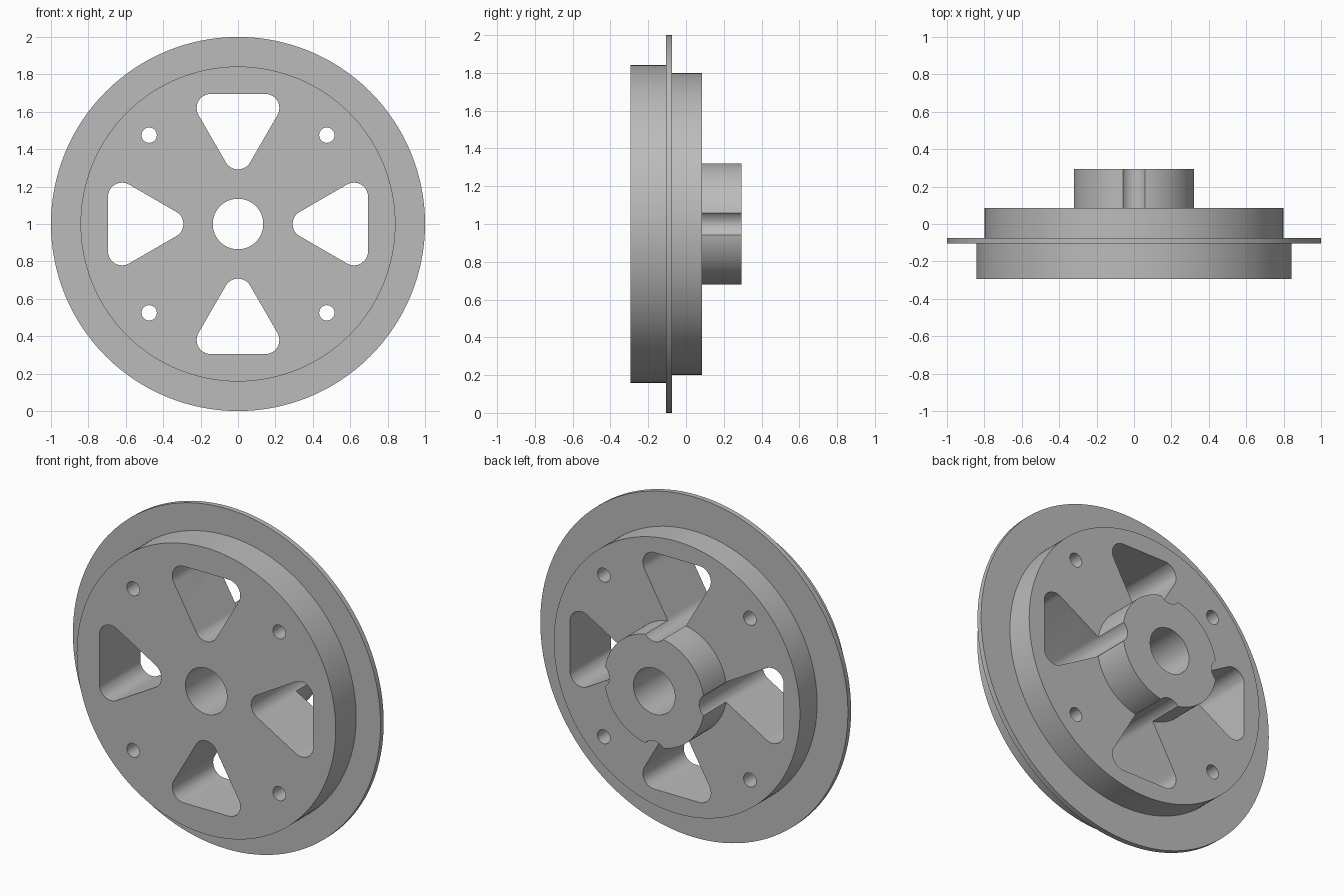
import bpy, bmesh
from math import sin, cos, pi, radians, sqrt
from mathutils import Vector, Matrix

cube = bpy.data.objects.get("Cube")
if cube:
    bpy.data.objects.remove(cube)

SEGMENTS = 128
CENTRE = Vector((0, 0, 1))

grey = bpy.data.materials.new("plain grey")
grey.use_nodes = True
grey.diffuse_color = (0.5, 0.5, 0.5, 1)
grey.node_tree.nodes["Principled BSDF"].inputs["Base Color"].default_value = (0.5, 0.5, 0.5, 1)


def finish(name, bm):
    bmesh.ops.recalc_face_normals(bm, faces=bm.faces)
    mesh = bpy.data.meshes.new(name)
    bm.to_mesh(mesh)
    bm.free()
    mesh.materials.append(grey)
    obj = bpy.data.objects.new(name, mesh)
    obj.location = CENTRE
    bpy.context.collection.objects.link(obj)
    return obj


def lathe(name, profile):
    """Spin a closed (radius, y) profile around the y axis."""
    bm = bmesh.new()
    rings = []
    for i in range(SEGMENTS):
        a = 2 * pi * i / SEGMENTS
        rings.append([bm.verts.new((r * sin(a), y, r * cos(a))) for r, y in profile])
    n = len(profile)
    for i in range(SEGMENTS):
        a, b = rings[i], rings[(i + 1) % SEGMENTS]
        for j in range(n):
            k = (j + 1) % n
            bm.faces.new((a[j], a[k], b[k], b[j]))
    return finish(name, bm)


def prism(bm, outline, angle=0):
    """Extrude an (x, z) outline right through the wheel, turned about y."""
    turn = Matrix.Rotation(angle, 3, 'Y')
    front, back = ([bm.verts.new(turn @ Vector((x, y, z))) for x, z in outline]
                   for y in (-0.5, 0.5))
    bm.faces.new(front)
    bm.faces.new(back)
    n = len(outline)
    for i in range(n):
        j = (i + 1) % n
        bm.faces.new((front[i], front[j], back[j], back[i]))


def arc(cx, cz, r, start, sweep, steps):
    angles = [radians(start + sweep * i / steps) for i in range(steps + 1)]
    return [(cx + r * cos(a), cz + r * sin(a)) for a in angles]


# Wheel body: bore, front drum, thin flange, rear drum and hub
wheel = lathe("wheel", [
    (0.135, -0.295), (0.842, -0.295), (0.842, -0.105), (1.0, -0.105),
    (1.0, -0.075), (0.8, -0.075), (0.8, 0.085), (0.325, 0.085),
    (0.325, 0.295), (0.135, 0.295)])

# Rounded triangular windows, whose tips also notch the hub
bm = bmesh.new()
half, outer, radius = 0.146, 0.62, 0.075
window = (arc(half, outer, radius, -30, 120, 12)
          + arc(-half, outer, radius, 90, 120, 12)
          + arc(0, outer - half * sqrt(3), radius, 210, 120, 12))
for i in range(4):
    prism(bm, window, i * pi / 2)

# Small round bolt holes on the diagonals
for sx in (-1, 1):
    for sz in (-1, 1):
        prism(bm, arc(sx * 0.475, sz * 0.475, 0.041, 0, 360, 32)[:-1])
cutter = finish("opening_cutter", bm)
cutter.hide_render = True
cutter.hide_viewport = True

cut = wheel.modifiers.new("openings", 'BOOLEAN')
cut.operation = 'DIFFERENCE'
cut.solver = 'EXACT'
cut.object = cutter

# Apply the openings and smooth the round walls
bpy.context.view_layer.objects.active = wheel
wheel.select_set(True)
bpy.ops.object.modifier_apply(modifier=cut.name)
bpy.data.objects.remove(cutter)
bpy.ops.object.shade_smooth_by_angle(angle=radians(30))
